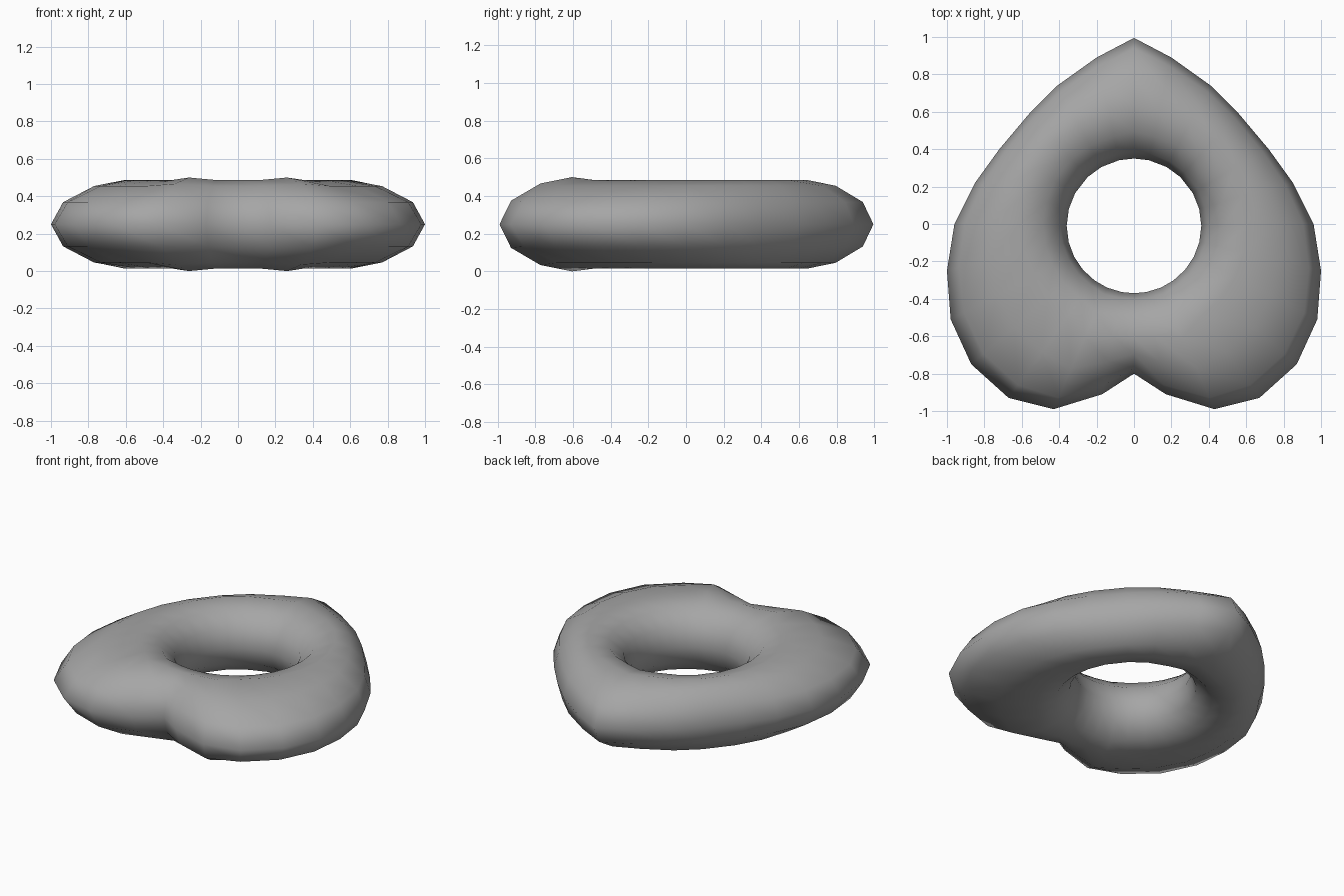
import bpy, bmesh, math
from mathutils import Vector

cube = bpy.data.objects.get("Cube")
if cube:
    bpy.data.objects.remove(cube, do_unlink=True)

# Single grey material
grey = bpy.data.materials.new("plain grey")
grey.use_nodes = True
colour = (0.38, 0.38, 0.38, 1)
grey.diffuse_color = colour
grey.node_tree.nodes["Principled BSDF"].inputs["Base Color"].default_value = colour

# Half of the heart's outer rim, from the tip to the notch
half = [(0, 0.995), (0.2, 0.89), (0.41, 0.74), (0.56, 0.59), (0.72, 0.4),
        (0.85, 0.22), (0.96, 0), (1, -0.25), (0.98, -0.51), (0.87, -0.75),
        (0.67, -0.93), (0.43, -0.99), (0.17, -0.91), (0, -0.8)]
rim = half + [(-x, y) for x, y in half[-2:0:-1]]

SIDES = 12
HOLE, CREST, MID_Z = 0.36, 0.61, 0.25


def section(x, y):
    """Points of one cross-section, running from the rim over the crest to the hole."""
    outer = Vector((x, y))
    out = outer.normalized()
    lobe = y < -0.95                      # the two lobes bulge a little
    tip = y > 0.9
    crest = CREST + (0.05 if lobe else 0.03 if tip else 0)
    height = 0.25 if lobe else 0.236
    points = []
    for i in range(SIDES):
        a = math.tau * i / SIDES
        c = math.cos(a)
        if c >= 0:
            reach = c ** 1.2              # fuller slope towards the rim
            r = crest + (outer.length - crest) * reach
        else:
            r = crest + (crest - HOLE) * c
        points.append((out.x * r, out.y * r - 0.01 * max(0, -c),
                       MID_Z + height * math.sin(a)))
    return points


# Heart-shaped ring, skinned through all sections
bm = bmesh.new()
loops = [[bm.verts.new(p) for p in section(x, y)] for x, y in rim]
for k, a in enumerate(loops):
    b = loops[(k + 1) % len(loops)]
    for i in range(SIDES):
        j = (i + 1) % SIDES
        bm.faces.new((a[i], a[j], b[j], b[i]))
bmesh.ops.recalc_face_normals(bm, faces=bm.faces)
for f in bm.faces:
    f.smooth = True

mesh = bpy.data.meshes.new("heart_ring")
bm.to_mesh(mesh)
bm.free()
mesh.materials.append(grey)
ring = bpy.data.objects.new("heart_ring", mesh)
bpy.context.collection.objects.link(ring)
